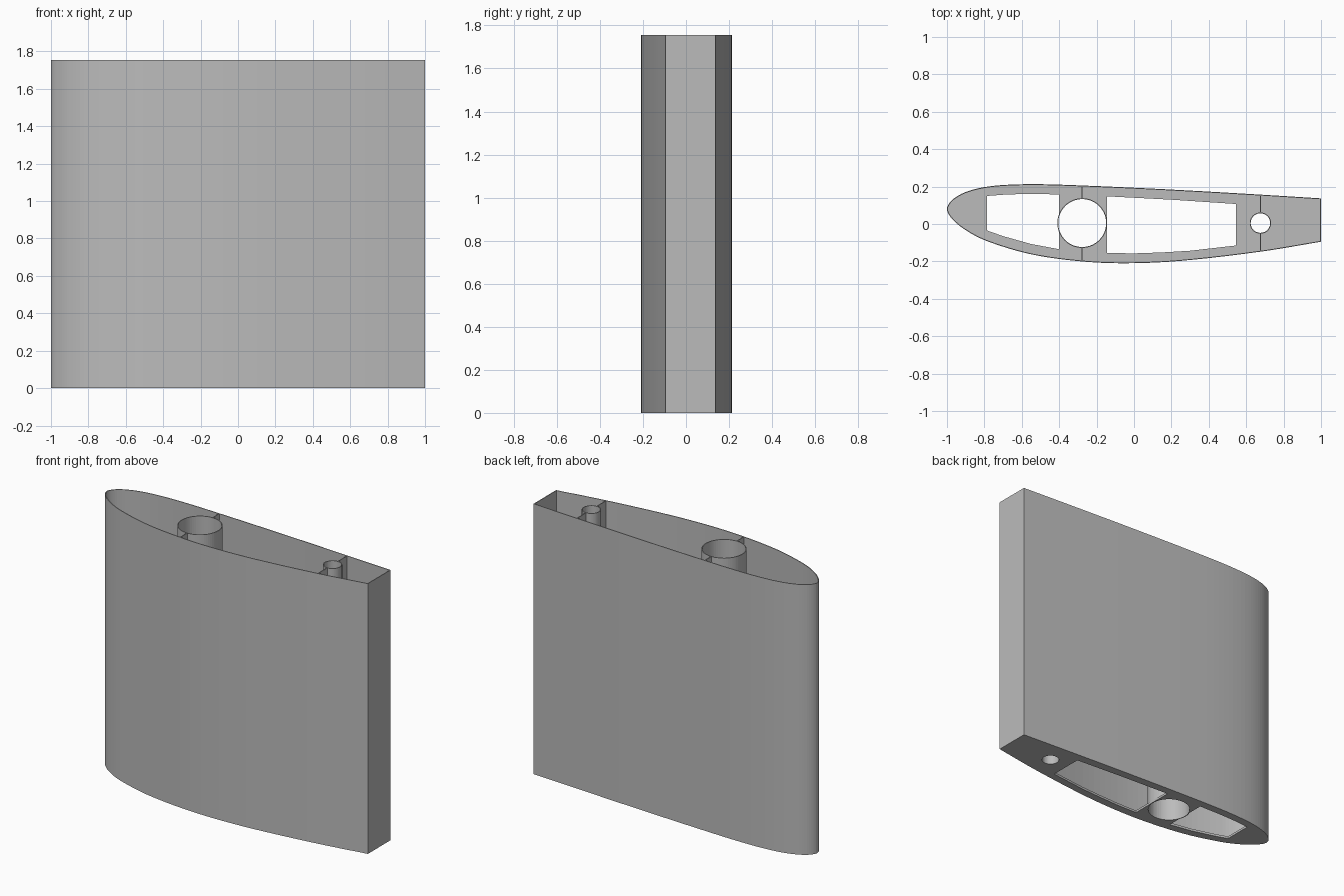
import bpy
import bmesh
import math
from mathutils import Vector
from mathutils.geometry import interpolate_bezier

HEIGHT = 1.755
WALL = 0.005
FLOOR = 0.015

if "Cube" in bpy.data.objects:
    bpy.data.objects.remove(bpy.data.objects["Cube"])

grey = bpy.data.materials.new("light grey")
grey.use_nodes = True
grey.diffuse_color = (0.5, 0.5, 0.5, 1)
grey.node_tree.nodes["Principled BSDF"].inputs["Base Color"].default_value = (0.5, 0.5, 0.5, 1)


def smooth_path(points, steps=7):
    """Curve through all points, tangents scaled by chord length."""
    pts = [Vector((x, y, 0)) for x, y in points]
    tangents = []
    for i, p in enumerate(pts):
        a, b = pts[max(i - 1, 0)], pts[min(i + 1, len(pts) - 1)]
        tangents.append((b - a) / ((b - p).length + (p - a).length))
    path = []
    for i in range(len(pts) - 1):
        p, q = pts[i], pts[i + 1]
        d = (q - p).length / 3
        path += interpolate_bezier(p, p + tangents[i] * d, q - tangents[i + 1] * d, q, steps)[:-1]
    return [(v.x, v.y) for v in path + [pts[-1]]]


def circle(centre, radius, sides=64):
    return [(centre[0] + radius * math.cos(2 * math.pi * i / sides),
             centre[1] + radius * math.sin(2 * math.pi * i / sides)) for i in range(sides)]


def prism(name, outline, z0, z1, caps=True):
    """Extrude a closed outline; without caps it is an open band."""
    bm = bmesh.new()
    low = [bm.verts.new((x, y, z0)) for x, y in outline]
    high = [bm.verts.new((x, y, z1)) for x, y in outline]
    n = len(outline)
    for i in range(n):
        j = (i + 1) % n
        bm.faces.new((low[i], low[j], high[j], high[i]))
    if caps:
        bm.faces.new(low[::-1])
        bm.faces.new(high)
    mesh = bpy.data.meshes.new(name)
    bm.to_mesh(mesh)
    bm.free()
    mesh.materials.append(grey)
    obj = bpy.data.objects.new(name, mesh)
    bpy.context.collection.objects.link(obj)
    return obj


def thicken(obj):
    mod = obj.modifiers.new("wall", 'SOLIDIFY')
    mod.thickness = WALL
    mod.offset = -1
    mod.use_even_offset = True


# Aerofoil outline, upper trailing corner round the nose to the lower one
profile = smooth_path([
    (1, 0.137), (0.676, 0.157), (0.2, 0.184), (-0.28, 0.206), (-0.55, 0.213),
    (-0.75, 0.204), (-0.88, 0.178), (-0.965, 0.135), (-1, 0.083), (-0.975, 0.03),
    (-0.9, -0.033), (-0.785, -0.092), (-0.55, -0.162), (-0.28, -0.2),
    (-0.04, -0.21), (0.25, -0.197), (0.676, -0.148), (1, -0.095)])

# Outer skin with blunt trailing wall
skin = prism("wing_skin", profile, 0, HEIGHT, caps=False)
thicken(skin)

# Floor rib with lightening cutouts and spar holes
rib = prism("floor_rib", profile, 0, FLOOR)
spars = {"main_spar": ((-0.277, 0.005), 0.133), "rear_spar": ((0.676, 0.005), 0.057)}
holes = [
    [(-0.785, 0.15), (-0.785, -0.035), (-0.7, -0.065), (-0.55, -0.107), (-0.4, -0.135),
     (-0.4, 0.158), (-0.55, 0.161), (-0.68, 0.158)],
    [(-0.145, 0.148), (-0.145, -0.155), (0, -0.157), (0.15, -0.152), (0.3, -0.143),
     (0.545, -0.115), (0.545, 0.107), (0.2, 0.13)],
]
holes += [circle(c, r - WALL) for c, r in spars.values()]
for outline in holes:
    cutter = prism("rib_cutter", outline, -0.1, 0.1)
    cutter.hide_render = True
    mod = rib.modifiers.new("cutout", 'BOOLEAN')
    mod.operation = 'DIFFERENCE'
    mod.solver = 'EXACT'
    mod.object = cutter
    bpy.context.view_layer.objects.active = rib
    bpy.ops.object.modifier_apply(modifier=mod.name)
    bpy.data.objects.remove(cutter)


def skin_y(x, side):
    """Height of the upper (+1) or lower (-1) skin at x."""
    for (x0, y0), (x1, y1) in zip(profile, profile[1:]):
        if (x0 - x) * (x1 - x) <= 0 and x0 != x1 and y0 * side > 0:
            return y0 + (y1 - y0) * (x - x0) / (x1 - x0)


# Spar tubes, each joined to the skin by an upper and a lower web
for name, ((cx, cy), radius) in spars.items():
    tube = prism(name + "_tube", circle((cx, cy), radius), 0, HEIGHT, caps=False)
    thicken(tube)
    for side, label in ((1, "upper"), (-1, "lower")):
        y0, y1 = sorted((cy + side * (radius - WALL / 2), skin_y(cx, side) - side * WALL / 2))
        h = WALL / 2
        prism(f"{name}_{label}_web", [(cx - h, y0), (cx + h, y0), (cx + h, y1), (cx - h, y1)],
              0, HEIGHT)
